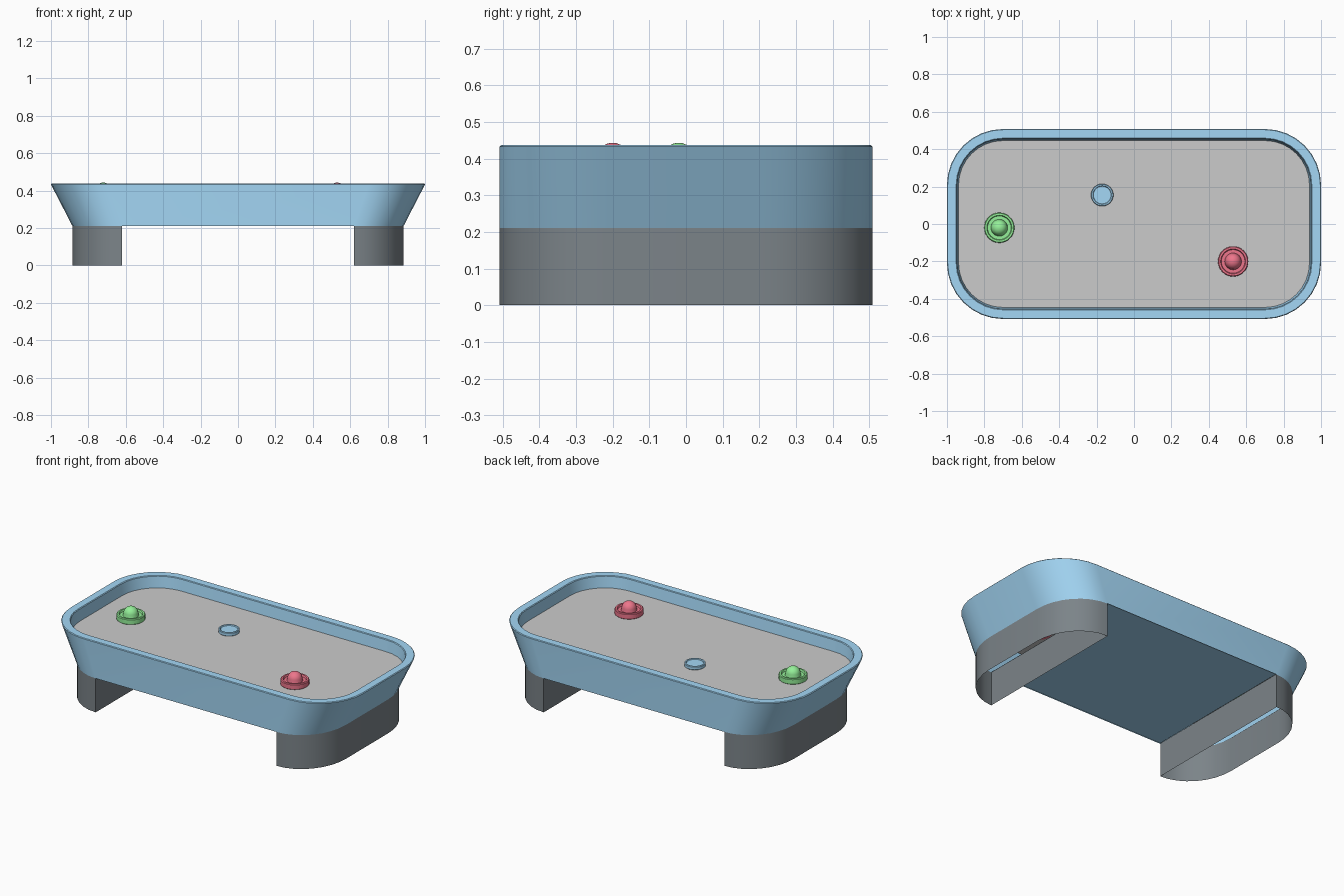
import bpy, bmesh
from math import sin, cos, pi, radians

if "Cube" in bpy.data.objects:
    bpy.data.objects.remove(bpy.data.objects["Cube"])


def material(name, rgb):
    m = bpy.data.materials.new(name)
    m.diffuse_color = (*rgb, 1)
    m.use_nodes = True
    m.node_tree.nodes["Principled BSDF"].inputs["Base Color"].default_value = m.diffuse_color
    return m


BLUE = material("blue", (0.37, 0.68, 0.92))
DARK = material("charcoal", (0.2, 0.23, 0.25))
RED = material("red", (0.85, 0.18, 0.26))
GREEN = material("green", (0.3, 0.87, 0.32))


def finish(name, bm, mat=None):
    mesh = bpy.data.meshes.new(name)
    bm.to_mesh(mesh)
    bm.free()
    ob = bpy.data.objects.new(name, mesh)
    bpy.context.collection.objects.link(ob)
    if mat:
        mesh.materials.append(mat)
    bpy.ops.object.select_all(action='DESELECT')
    ob.select_set(True)
    bpy.context.view_layer.objects.active = ob
    bpy.ops.object.shade_smooth_by_angle(angle=radians(32))
    return ob


def outline(hx, hy, r, z, sx=1.0, seg=8):
    """Rounded rectangle, counter-clockwise, squeezed along x by sx."""
    pts = []
    for q, (cx, cy) in enumerate([(1, 1), (-1, 1), (-1, -1), (1, -1)]):
        for i in range(seg + 1):
            a = (q + i / seg) * pi / 2
            pts.append(((cx * (hx - r) + r * cos(a)) * sx, cy * (hy - r) + r * sin(a), z))
    return pts


def loft(bm, rings):
    loops = [[bm.verts.new(p) for p in ring] for ring in rings]
    for a, b in zip(loops, loops[1:]):
        n = len(a)
        for i in range(n):
            bm.faces.new((a[i], a[(i + 1) % n], b[(i + 1) % n], b[i]))
    return loops


def lathe(name, profile, loc, mat, n=32):
    """Turned part from (radius, height) points, closed at both ends."""
    bm = bmesh.new()
    loops = loft(bm, [[(r * cos(2 * pi * i / n), r * sin(2 * pi * i / n), z)
                       for i in range(n)] for r, z in profile])
    bm.faces.new(loops[0][::-1])
    bm.faces.new(loops[-1])
    finish(name, bm, mat).location = loc


HX, HY, R, TAPER = 1.0, 0.508, 0.3, 0.885
LEG_TOP, RIM, FLOOR = 0.21, 0.437, 0.365

# Tapered body shell: outer wall, rim, inner wall
bm = bmesh.new()
loft(bm, [outline(HX, HY, R, LEG_TOP, TAPER),
          outline(HX, HY, R, RIM - 0.004),
          outline(HX - 0.004, HY - 0.004, R - 0.004, RIM),
          outline(HX - 0.049, HY - 0.049, R - 0.049, RIM),
          outline(HX - 0.053, HY - 0.053, R - 0.053, RIM - 0.004),
          outline(HX - 0.062, HY - 0.062, R - 0.062, FLOOR)])
finish("table_body", bm, BLUE)

# Underside panel between the legs
IN = (HX - R) * TAPER
bm = bmesh.new()
bm.faces.new([bm.verts.new(p) for p in
              [(-IN, -HY, 0.215), (-IN, HY, 0.215), (IN, HY, 0.215), (IN, -HY, 0.215)]])
finish("underside_panel", bm, BLUE)

# Grey playing surface
bm = bmesh.new()
bm.faces.new([bm.verts.new(p) for p in outline(HX - 0.062, HY - 0.062, R - 0.062, FLOOR)])
finish("playing_surface", bm)

# Hollow D-shaped legs, open underneath
for side, name in ((1, "right_leg"), (-1, "left_leg")):
    half = [(x * side, y * side) for x, y, _ in outline(HX, HY, R, 0, TAPER) if x > 0]
    half.sort(key=lambda p: p[1] * side)
    bm = bmesh.new()
    loft(bm, [[(x, y, z) for x, y in half] for z in (0, LEG_TOP + 0.004)])
    finish(name, bm, DARK)

# Mallets: lipped base with a domed knob
dome = [(0.042 * cos(a), 0.037 + 0.041 * sin(a)) for a in (i * pi / 18 for i in range(9))]
mallet = [(0.076, 0), (0.081, 0.004), (0.081, 0.031), (0.077, 0.035), (0.067, 0.035),
          (0.063, 0.024), (0.045, 0.024)] + dome + [(0.002, 0.078)]
lathe("green_mallet", mallet, (-0.72, -0.02, FLOOR), GREEN)
lathe("red_mallet", mallet, (0.53, -0.2, FLOOR), RED)

# Puck with recessed top
puck = [(0.057, 0), (0.06, 0.003), (0.06, 0.019), (0.057, 0.022), (0.05, 0.022),
        (0.047, 0.017)]
lathe("puck", puck, (-0.17, 0.155, FLOOR), BLUE)
